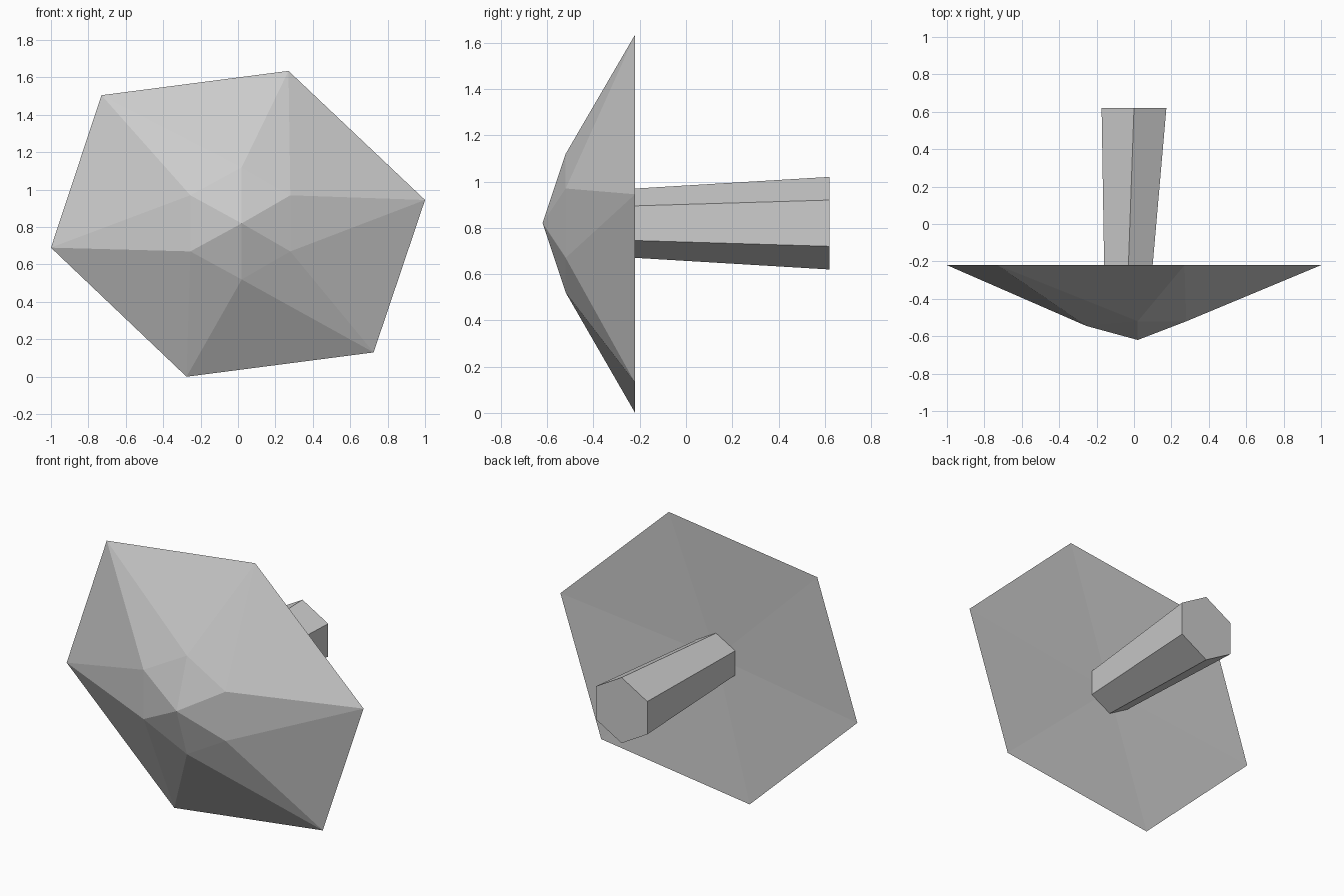
import bpy
import bmesh
from math import sin, cos, tau

if "Cube" in bpy.data.objects:
    bpy.data.objects.remove(bpy.data.objects["Cube"], do_unlink=True)

# Single plain grey material
grey = bpy.data.materials.new("light grey")
grey.use_nodes = True
colour = (0.6, 0.6, 0.6, 1)
grey.diffuse_color = colour
grey.node_tree.nodes["Principled BSDF"].inputs["Base Color"].default_value = colour

MID_Z = 0.82


def hexagon(x, y, radius):
    """Upright hexagon facing the front, starting at its top corner, clockwise."""
    return [(x + radius * sin(tau * i / 6), y, MID_Z + radius * cos(tau * i / 6))
            for i in range(6)]


def finish(name, bm):
    bmesh.ops.recalc_face_normals(bm, faces=bm.faces[:])
    mesh = bpy.data.meshes.new(name)
    bm.to_mesh(mesh)
    bm.free()
    mesh.materials.append(grey)
    obj = bpy.data.objects.new(name, mesh)
    bpy.context.collection.objects.link(obj)


# Faceted head: irregular rim, inner hexagon and front point
bm = bmesh.new()
rim_outline = [(-0.73, 1.505), (0.27, 1.635), (1, 0.945),
               (0.725, 0.13), (-0.275, 0), (-1, 0.69)]
rim = [bm.verts.new((x, -0.22, z)) for x, z in rim_outline]
inner = [bm.verts.new(p) for p in hexagon(0.02, -0.52, 0.3)]
for v in inner[4:]:
    v.co.x -= 0.015
    v.co.y -= 0.025
tip = bm.verts.new((0.02, -0.62, MID_Z))
back = bm.verts.new((-0.03, -0.25, MID_Z))
for i in range(6):
    j = (i + 1) % 6
    bm.faces.new((rim[i], rim[j], inner[i]))
    bm.faces.new((rim[j], inner[j], inner[i]))
    bm.faces.new((inner[i], inner[j], tip))
    bm.faces.new((rim[j], rim[i], back))
finish("faceted_head", bm)

# Six-sided stem that widens towards the back
bm = bmesh.new()
near = [bm.verts.new(p) for p in hexagon(-0.031, -0.25, 0.148)]
far = [bm.verts.new(p) for p in hexagon(0, 0.62, 0.2)]
for i in range(6):
    j = (i + 1) % 6
    bm.faces.new((near[i], near[j], far[j], far[i]))
bm.faces.new(near)
bm.faces.new(far)
finish("stem", bm)
